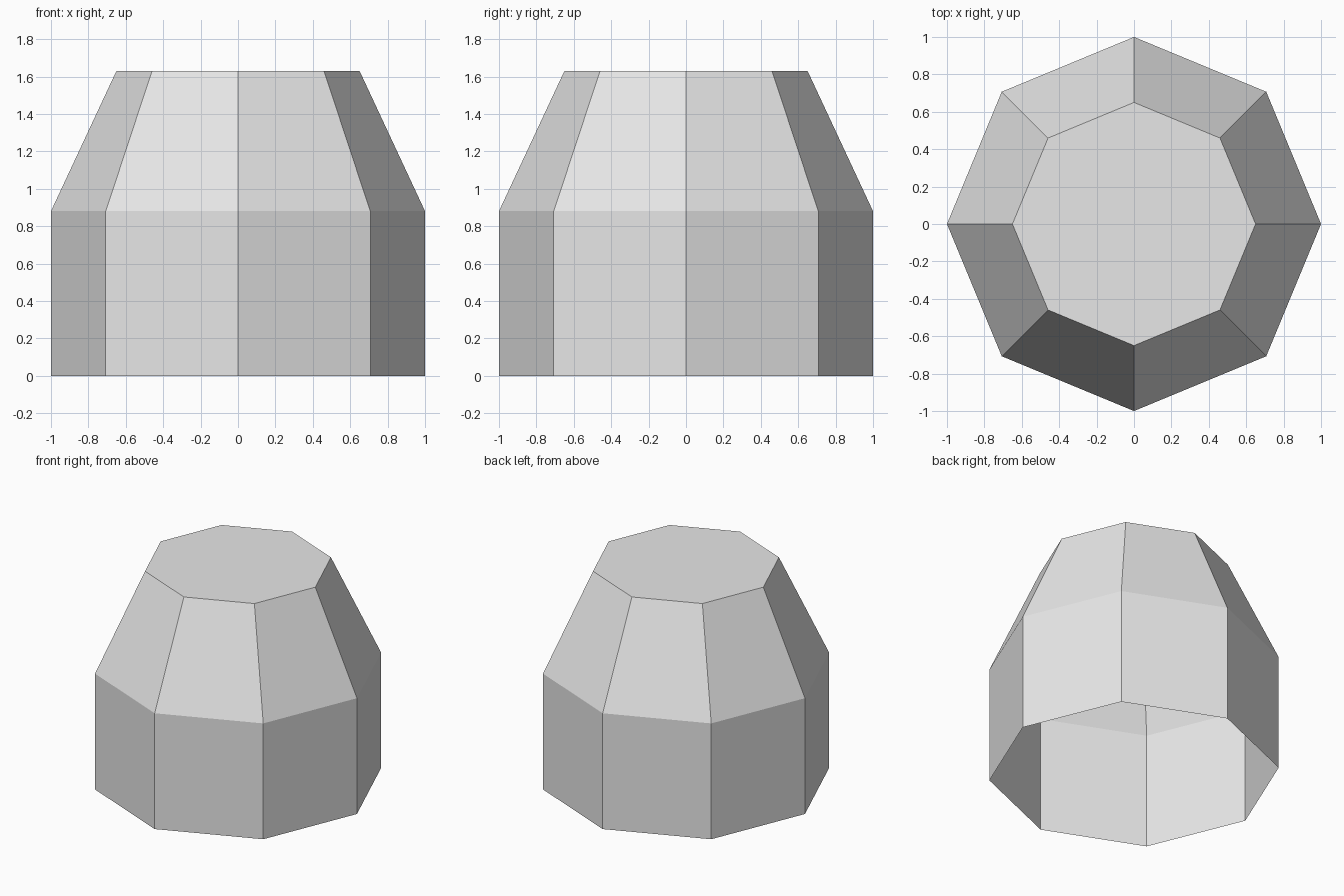
import bpy
import bmesh
from math import cos, sin, tau

SIDES = 8
# Radius and height of each ring, from the open bottom to the capped top
PROFILE = [(1.0, 0.0), (1.0, 0.88), (0.65, 1.63)]

cube = bpy.data.objects.get("Cube")
if cube:
    bpy.data.objects.remove(cube, do_unlink=True)

# Plain grey material
grey = bpy.data.materials.new("light_grey")
grey.use_nodes = True
colour = (0.8, 0.8, 0.8, 1.0)
grey.diffuse_color = colour
grey.node_tree.nodes["Principled BSDF"].inputs["Base Color"].default_value = colour

# Octagonal shell: straight wall, tapered shoulder, flat cap, open underneath
bm = bmesh.new()
rings = [[bm.verts.new((r * cos(tau * i / SIDES), r * sin(tau * i / SIDES), z))
          for i in range(SIDES)] for r, z in PROFILE]
for low, high in zip(rings, rings[1:]):
    for i in range(SIDES):
        j = (i + 1) % SIDES
        bm.faces.new((low[i], low[j], high[j], high[i]))
bm.faces.new(rings[-1])

mesh = bpy.data.meshes.new("tapered_shell")
bm.to_mesh(mesh)
bm.free()
mesh.materials.append(grey)
shell = bpy.data.objects.new("tapered_shell", mesh)
bpy.context.collection.objects.link(shell)
